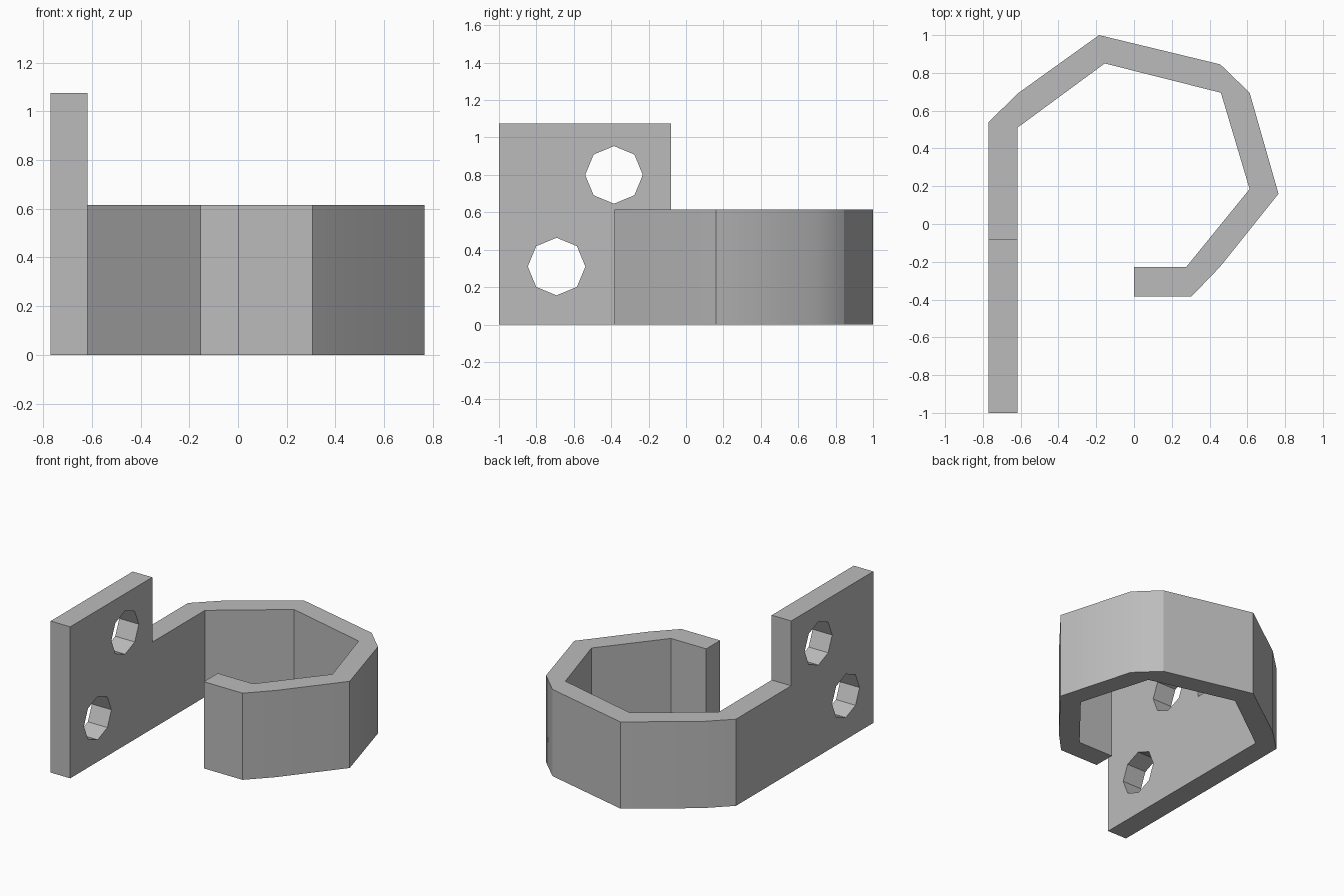
import bpy, bmesh, math
from mathutils import Matrix

cube = bpy.data.objects.get("Cube")
if cube:
    bpy.data.objects.remove(cube, do_unlink=True)

HOOK_HEIGHT, PLATE_HEIGHT = 0.615, 1.075

# Single grey finish
grey = bpy.data.materials.new("plain grey")
grey.use_nodes = True
grey.diffuse_color = (0.5, 0.5, 0.5, 1)
grey.node_tree.nodes["Principled BSDF"].inputs["Base Color"].default_value = (0.5, 0.5, 0.5, 1)


def make_object(name, bm):
    bmesh.ops.recalc_face_normals(bm, faces=bm.faces)
    mesh = bpy.data.meshes.new(name)
    bm.to_mesh(mesh)
    bm.free()
    mesh.materials.append(grey)
    obj = bpy.data.objects.new(name, mesh)
    bpy.context.collection.objects.link(obj)
    return obj


def prism(name, outline, bottom, top):
    bm = bmesh.new()
    face = bm.faces.new([bm.verts.new((x, y, bottom)) for x, y in outline])
    extruded = bmesh.ops.extrude_face_region(bm, geom=[face])["geom"]
    verts = [v for v in extruded if isinstance(v, bmesh.types.BMVert)]
    bmesh.ops.translate(bm, verts=verts, vec=(0, 0, top - bottom))
    return make_object(name, bm)


def hole_cutter(name, y, z):
    bm = bmesh.new()
    bmesh.ops.create_cone(bm, cap_ends=True, segments=8, radius1=0.154, radius2=0.154, depth=0.4)
    bmesh.ops.transform(bm, matrix=Matrix.Translation((-0.69, y, z)) @ Matrix.Rotation(math.pi / 2, 4, "Y"),
                        verts=bm.verts)
    return make_object(name, bm)


# Hook strip: outer edge from the plate round to the tip, then the inner edge back
outer = [(-0.77, -1), (-0.77, 0.54), (-0.61, 0.695), (-0.185, 1), (0.457, 0.845),
         (0.612, 0.695), (0.765, 0.16), (0.455, -0.227), (0.305, -0.383), (0, -0.383)]
inner = [(0, -0.227), (0.277, -0.227), (0.612, 0.185), (0.46, 0.695),
         (-0.155, 0.85), (-0.617, 0.51), (-0.617, -1)]
hook = prism("hook_bracket", outer + inner, 0, PLATE_HEIGHT)

# Cutters: lower the curved strip beside the tall plate, drill both screw holes
cutters = [
    prism("strip_cutter", [(-0.9, -0.08), (-0.4, -0.08), (-0.4, -0.6), (1, -0.6), (1, 1.2), (-0.9, 1.2)],
          HOOK_HEIGHT, 1.3),
    hole_cutter("upper_hole_cutter", -0.385, 0.8),
    hole_cutter("lower_hole_cutter", -0.692, 0.31),
]
bpy.context.view_layer.objects.active = hook
for cutter in cutters:
    cutter.hide_render = True
    cut = hook.modifiers.new(cutter.name, "BOOLEAN")
    cut.operation = "DIFFERENCE"
    cut.solver = "EXACT"
    cut.object = cutter
    bpy.ops.object.modifier_apply(modifier=cut.name)
    bpy.data.objects.remove(cutter, do_unlink=True)

# Smooth only the shallow bends
bpy.ops.object.select_all(action="DESELECT")
hook.select_set(True)
bpy.ops.object.shade_smooth_by_angle(angle=math.radians(30))
